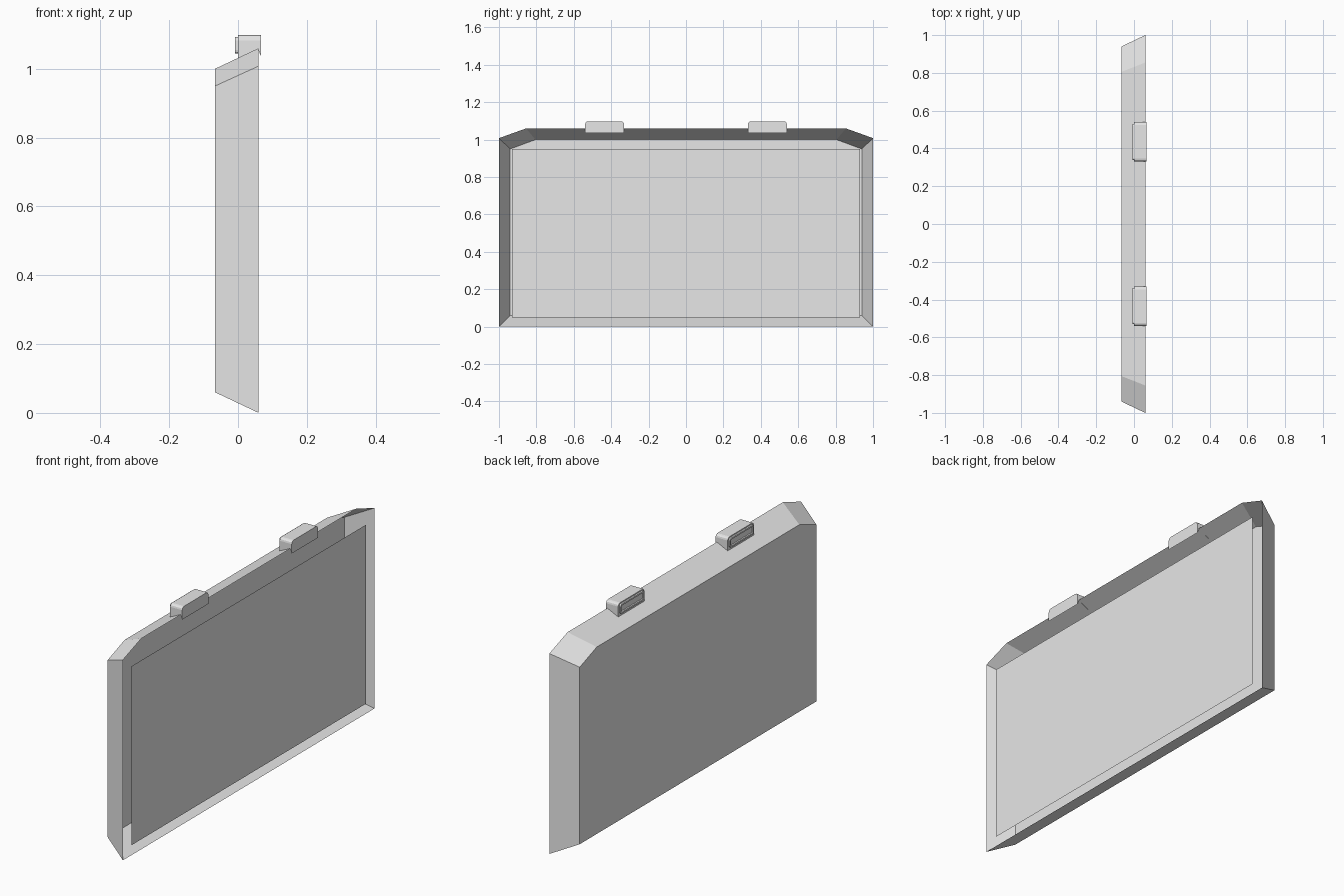
import bpy
import bmesh

cube = bpy.data.objects.get("Cube")
if cube:
    bpy.data.objects.remove(cube, do_unlink=True)

grey = bpy.data.materials.new("light grey")
grey.use_nodes = True
grey.diffuse_color = (0.8, 0.8, 0.8, 1)
grey.node_tree.nodes["Principled BSDF"].inputs["Base Color"].default_value = (0.8, 0.8, 0.8, 1)


def finish(name, bm):
    """Turn a bmesh into a named grey object."""
    mesh = bpy.data.meshes.new(name)
    bm.to_mesh(mesh)
    bm.free()
    mesh.materials.append(grey)
    obj = bpy.data.objects.new(name, mesh)
    bpy.context.collection.objects.link(obj)
    return obj


def outline(bm, x, half, bottom, shoulder, top, top_half):
    """Rectangle with clipped upper corners, in the plane at x."""
    pts = [(-half, bottom), (half, bottom), (half, shoulder),
           (top_half, top), (-top_half, top), (-half, shoulder)]
    return [bm.verts.new((x, y, z)) for y, z in pts]


def end_edges(bm, axis, low):
    """Edges running along one axis, above the height low."""
    return [e for e in bm.edges
            if abs((e.verts[0].co - e.verts[1].co).normalized()[axis]) > 0.99
            and min(v.co.z for v in e.verts) > low]


# Open, tapered tray
bm = bmesh.new()
back = outline(bm, -0.067, 0.94, 0.06, 0.95, 1.0, 0.805)
rim = outline(bm, 0.06, 1.0, 0.0, 1.008, 1.06, 0.855)
bm.faces.new(back[::-1])
for i in range(len(back)):
    j = (i + 1) % len(back)
    bm.faces.new((back[i], back[j], rim[j], rim[i]))
finish("tray_shell", bm)

# Flat screen panel floating in the opening
bm = bmesh.new()
bm.faces.new([bm.verts.new((0.06, y, z)) for y, z in
              ((-0.93, 0.05), (0.93, 0.05), (0.93, 0.95), (-0.93, 0.95))])
finish("screen_panel", bm)


def clip(side, centre):
    # Hooked body that hangs over the rim, rounded at its upper ends
    bm = bmesh.new()
    section = [(0, 1.03), (0.058, 1.058), (0.067, 1.036), (0.067, 1.098), (0, 1.098)]
    face = bm.faces.new([bm.verts.new((x, centre - 0.104, z)) for x, z in section])
    ext = bmesh.ops.extrude_face_region(bm, geom=[face])
    moved = [v for v in ext["geom"] if isinstance(v, bmesh.types.BMVert)]
    bmesh.ops.translate(bm, verts=moved, vec=(0, 0.208, 0))
    bmesh.ops.bevel(bm, geom=end_edges(bm, 0, 1.09), offset=0.015,
                    segments=3, profile=0.5, affect="EDGES")
    bmesh.ops.recalc_face_normals(bm, faces=bm.faces[:])
    finish(side + "_clip_body", bm)

    # Raised rear pad with a shallow recess
    bm = bmesh.new()
    bmesh.ops.create_cube(bm, size=1)
    for v in bm.verts:
        v.co = (v.co.x * 0.012 - 0.002, v.co.y * 0.19 + centre, v.co.z * 0.048 + 1.068)
    bmesh.ops.bevel(bm, geom=end_edges(bm, 0, 1.0), offset=0.01,
                    segments=3, profile=0.5, affect="EDGES")
    bm.normal_update()
    rear = min(bm.faces, key=lambda f: f.calc_center_median().x)
    bmesh.ops.inset_region(bm, faces=[rear], thickness=0.008)
    bmesh.ops.inset_region(bm, faces=[rear], thickness=0.002, depth=-0.005)
    finish(side + "_clip_pad", bm)


clip("front", -0.435)
clip("rear", 0.435)
